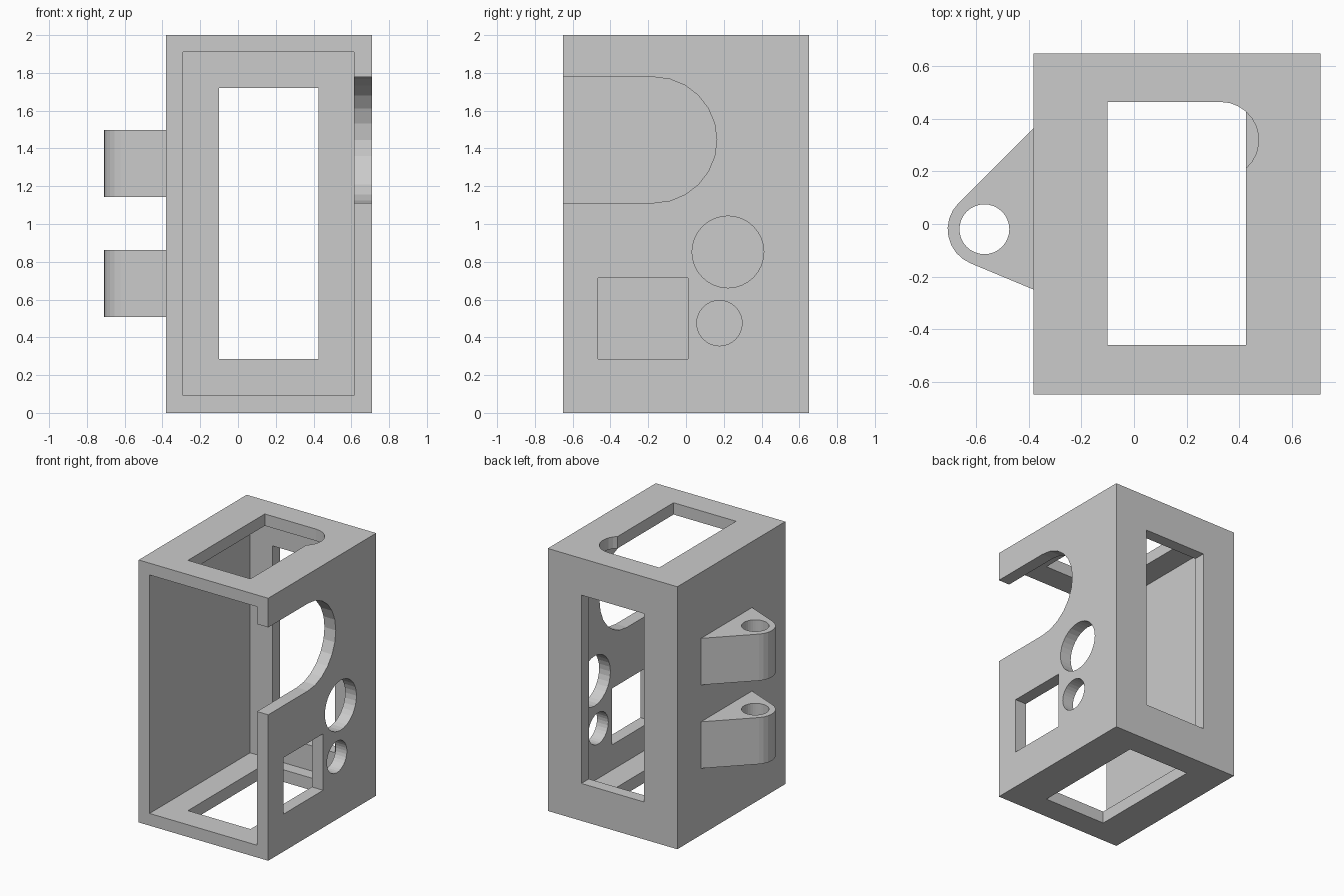
import bpy, bmesh
from math import sin, cos, radians

if "Cube" in bpy.data.objects:
    bpy.data.objects.remove(bpy.data.objects["Cube"])


def prism(name, pts, axis, lo, hi):
    """Extrude a 2D outline along an axis: x -> (y, z), y -> (x, z), z -> (x, y)."""
    def place(p, d):
        return {'x': (d, p[0], p[1]), 'y': (p[0], d, p[1]), 'z': (p[0], p[1], d)}[axis]
    bm = bmesh.new()
    a = [bm.verts.new(place(p, lo)) for p in pts]
    b = [bm.verts.new(place(p, hi)) for p in pts]
    bm.faces.new(a)
    bm.faces.new(b[::-1])
    for i in range(len(pts)):
        j = (i + 1) % len(pts)
        bm.faces.new((a[i], b[i], b[j], a[j]))
    bmesh.ops.recalc_face_normals(bm, faces=bm.faces)
    me = bpy.data.meshes.new(name)
    bm.to_mesh(me)
    bm.free()
    ob = bpy.data.objects.new(name, me)
    bpy.context.scene.collection.objects.link(ob)
    return ob


def arc(cx, cy, r, start, end, n):
    angles = [radians(start + (end - start) * i / n) for i in range(n + 1)]
    return [(cx + r * cos(t), cy + r * sin(t)) for t in angles]


def circle(cx, cy, r, n=32):
    return arc(cx, cy, r, 0, 360, n)[:-1]


def rect(x0, x1, y0, y1):
    return [(x0, y0), (x1, y0), (x1, y1), (x0, y1)]


def cut(ob, *outline):
    cutter = prism("cutter", *outline)
    cutter.hide_render = True
    mod = ob.modifiers.new("cut", 'BOOLEAN')
    mod.operation = 'DIFFERENCE'
    mod.solver = 'EXACT'
    mod.object = cutter
    bpy.context.view_layer.objects.active = ob
    bpy.ops.object.modifier_apply(modifier=mod.name)
    bpy.data.objects.remove(cutter)


# Housing: open-fronted box
X0, X1, Y = -0.382, 0.71, 0.65
housing = prism("housing", rect(X0, X1, -Y, Y), 'z', 0, 2)
cut(housing, rect(-0.29, 0.615, 0.093, 1.91), 'y', -0.8, 0.56)

# Back window, bottom opening, top opening with bulged corner
cut(housing, rect(-0.10, 0.427, 0.285, 1.72), 'y', 0.5, 0.8)
cut(housing, rect(-0.10, 0.427, -0.46, 0.465), 'z', -0.1, 0.2)
top_opening = [(-0.10, -0.46), (0.427, -0.46)] + arc(0.33, 0.32, 0.145, -48, 90, 10) + [(-0.10, 0.465)]
cut(housing, top_opening, 'z', 1.8, 2.1)

# Right wall: slot open to the front, two round holes, square hole
slot = [(-0.8, 1.112)] + arc(-0.17, 1.445, 0.333, -90, 90, 12) + [(-0.8, 1.778)]
for outline in (slot, circle(0.222, 0.852, 0.19), circle(0.177, 0.475, 0.12),
                rect(-0.465, 0.01, 0.285, 0.715)):
    cut(housing, outline, 'x', 0.5, 0.8)

# Hinge lugs on the left wall
lug = [(X0, 0.365)] + arc(-0.57, -0.02, 0.14, 135, 248, 8) + [(X0, -0.25)]
for name, z0, z1 in (("lower_hinge_lug", 0.507, 0.862), ("upper_hinge_lug", 1.143, 1.498)):
    ob = prism(name, lug, 'z', z0, z1)
    cut(ob, circle(-0.57, -0.02, 0.095), 'z', z0 - 0.1, z1 + 0.1)
